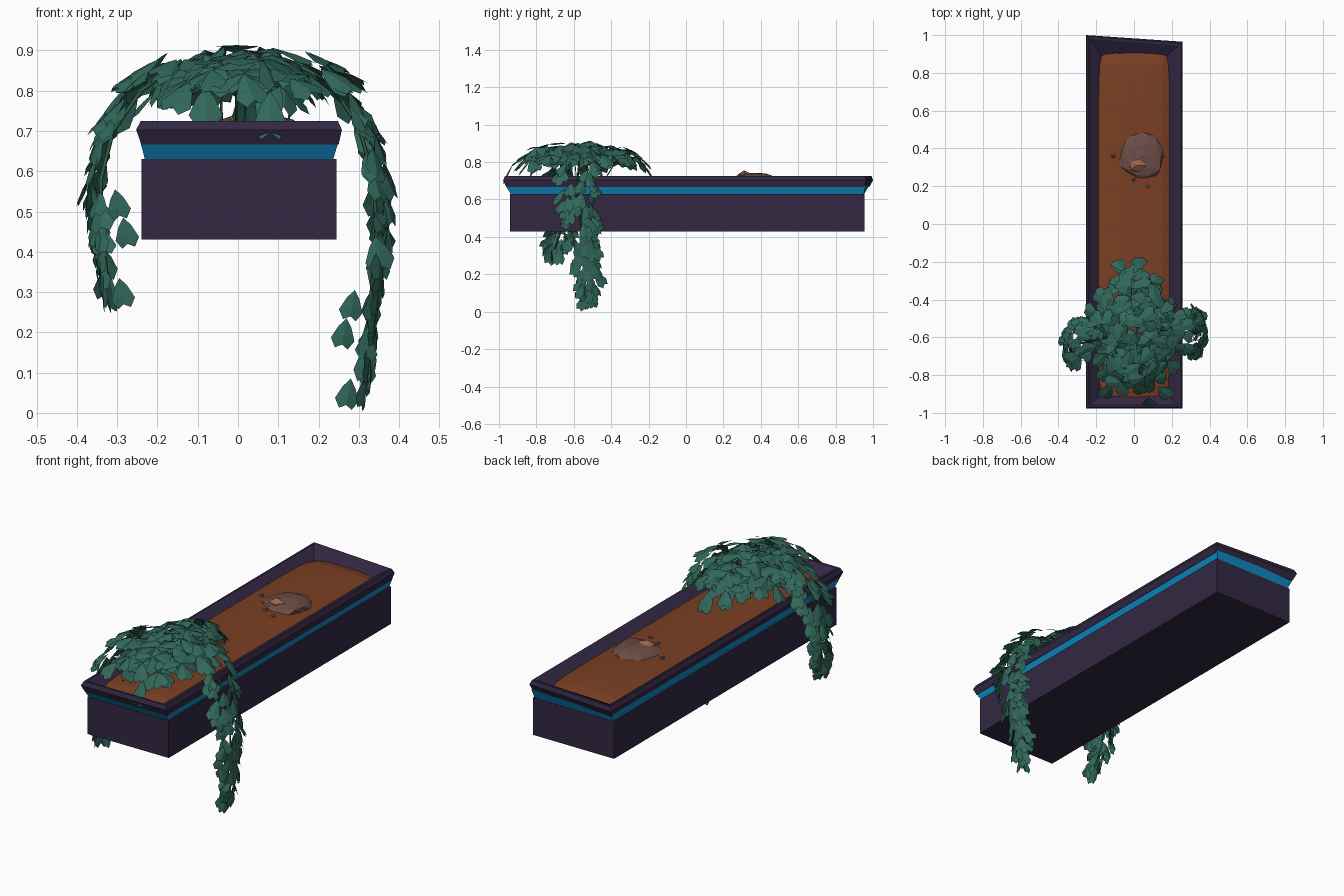
import bpy, bmesh, math, random
from mathutils import Vector, noise

if "Cube" in bpy.data.objects:
    bpy.data.objects.remove(bpy.data.objects["Cube"])

random.seed(7)


def mat(name, r, g, b):
    lin = [(c / 255 / 12.92) if c < 10 else ((c / 255 + 0.055) / 1.055) ** 2.4 for c in (r, g, b)]
    m = bpy.data.materials.new(name)
    m.diffuse_color = (*lin, 1)
    m.use_nodes = True
    m.node_tree.nodes["Principled BSDF"].inputs["Base Color"].default_value = m.diffuse_color
    return m


PURPLE = mat("dark purple", 50, 39, 66)
BLUE = mat("bright blue", 14, 137, 195)
SOIL = mat("brown soil", 122, 63, 35)
ROCK = mat("grey brown stone", 108, 76, 70)
CLAY = mat("light clay stone", 158, 100, 74)
LEAF = mat("teal green leaf", 49, 104, 91)
STEM = mat("stem green", 48, 92, 58)


def finish(bm, name, material):
    me = bpy.data.meshes.new(name)
    bm.to_mesh(me)
    bm.free()
    me.materials.append(material)
    ob = bpy.data.objects.new(name, me)
    bpy.context.collection.objects.link(ob)
    return ob


def loft(name, rings, material):
    """Stack of rectangles (x0, x1, y0, y1, z, skew of the back edge), capped."""
    bm = bmesh.new()
    prev = None
    for x0, x1, y0, y1, z, k in rings:
        ring = [bm.verts.new(p) for p in
                ((x0, y0, z), (x1, y0, z), (x1, y1 - k, z), (x0, y1, z))]
        if prev:
            for i in range(4):
                j = (i + 1) % 4
                bm.faces.new((prev[i], prev[j], ring[j], ring[i]))
        else:
            bm.faces.new(ring[::-1])
        prev = ring
    bm.faces.new(prev)
    return finish(bm, name, material)


# Box, glowing band and bevelled rim
loft("planter_body", [(-0.24, 0.245, -0.94, 0.955, 0.43, 0),
                      (-0.24, 0.245, -0.94, 0.955, 0.63, 0)], PURPLE)
loft("blue_band", [(-0.23, 0.235, -0.935, 0.95, 0.625, 0),
                   (-0.243, 0.25, -0.965, 0.98, 0.675, 0.02)], BLUE)
loft("planter_rim", [(-0.24, 0.25, -0.962, 0.98, 0.667, 0.03),
                     (-0.253, 0.258, -0.978, 1.0, 0.703, 0.035),
                     (-0.241, 0.248, -0.968, 0.992, 0.725, 0.035),
                     (-0.232, 0.238, -0.958, 0.98, 0.725, 0.035),
                     (-0.17, 0.17, -0.90, 0.89, 0.68, 0)], PURPLE)

# Domed soil, dipping under the rim at its edges
bm = bmesh.new()
bmesh.ops.create_grid(bm, x_segments=8, y_segments=20, size=1)
for v in bm.verts:
    x, y = v.co.x, v.co.y
    v.co = (x * 0.205, y * 0.945 - 0.005,
            0.713 - 0.027 * abs(x) ** 4 - 0.03 * abs(y) ** 14)
finish(bm, "soil", SOIL)


def stone(name, loc, size, material, sub=2):
    bm = bmesh.new()
    bmesh.ops.create_icosphere(bm, subdivisions=sub, radius=1)
    for v in bm.verts:
        v.co *= 1 + 0.22 * noise.noise(v.co * 1.4 + Vector(loc) * 9)
        v.co = Vector(loc) + Vector(a * b for a, b in zip(v.co, size))
    finish(bm, name, material)


# Mound of stones and scattered pebbles
stone("stone_mound", (0.04, 0.36, 0.705), (0.12, 0.125, 0.037), ROCK)
stone("clay_stone", (0.015, 0.31, 0.72), (0.05, 0.045, 0.036), CLAY, 1)
for i, (x, y) in enumerate([(-0.11, 0.36), (0.135, 0.33), (0.07, 0.2), (0.0, 0.235), (0.15, 0.36)]):
    stone(f"pebble_{i}", (x, y, 0.712), (0.013, 0.013, 0.011), ROCK, 1)


def add_leaf(bm, base, d, n, length, width):
    """Folded, notched leaf: narrow at its base, broad at its tip."""
    d = d.normalized()
    s = d.cross(n).normalized()
    n = s.cross(d)

    def P(x, t):
        lift = -0.25 * abs(x) * width - 0.12 * t * t * length
        return bm.verts.new(base + s * x * width + d * t * length + n * lift)
    m = [P(0, t) for t in (0, 0.55, 0.88)]
    for k in (1, -1):
        a, b, c = P(k * 0.27, 0.28), P(k * 0.5, 0.7), P(k * 0.27, 1.0)
        for f in ((m[0], a, b, m[1]), (m[1], b, c, m[2])):
            bm.faces.new(f if k > 0 else f[::-1])


def rnd(a):
    return Vector([random.uniform(-a, a) for _ in range(3)])


# Leafy canopy: three-leaf clusters spread over a shallow arch
bm = bmesh.new()
CY = -0.565
N = 66
stem_tops = []


def arch(x, y):
    return 0.905 - 0.095 * (x / 0.25) ** 2 - 0.07 * ((y - CY) / 0.34) ** 2


for i in range(N):
    r, a = math.sqrt((i + 0.5) / N), i * 2.39996
    x = 0.195 * r * math.cos(a) + random.uniform(-0.015, 0.015)
    y = CY + 0.31 * r * math.sin(a) + random.uniform(-0.02, 0.02)
    base = Vector((x, y, arch(x, y) + random.uniform(-0.035, 0.015)))
    n = Vector((3.0 * x, 1.2 * (y - CY), 1)).normalized()
    out = math.atan2(y - CY, x) + random.uniform(-0.6, 0.6)
    if i % 11 == 3:
        stem_tops.append(base)
    for k in (-1.7, 0, 1.7):
        t = out + k + random.uniform(-0.3, 0.3)
        d = Vector((math.cos(t), math.sin(t), 0))
        d = d - n * d.dot(n) + n * random.uniform(-0.55, 0.1)
        add_leaf(bm, base, d, n + rnd(0.25), random.uniform(0.085, 0.115), random.uniform(0.07, 0.09))

# Low leaves hanging at the ends of the canopy
for b, t, n in [((0.08, -0.92, 0.80), (0.08, -0.995, 0.69), (0, -1, 0.7)),
                ((-0.08, -0.8, 0.81), (-0.08, -0.85, 0.72), (0, -1, 0.3)),
                ((0.02, -0.25, 0.82), (0.03, -0.16, 0.72), (0, 1, 0.7)),
                ((-0.06, -0.25, 0.83), (-0.09, -0.18, 0.78), (0, 1, 0.9)),
                ((0.13, -0.86, 0.83), (0.19, -0.93, 0.8), (0, -0.6, 1)),
                ((-0.12, -0.86, 0.82), (-0.17, -0.93, 0.76), (0, -0.6, 1))]:
    b, t = Vector(b), Vector(t)
    add_leaf(bm, b, t - b, Vector(n), (t - b).length, 0.085)
finish(bm, "canopy_leaves", LEAF)


def tube(name, pts, radius):
    cu = bpy.data.curves.new(name, "CURVE")
    cu.dimensions = "3D"
    cu.bevel_depth = radius
    cu.bevel_resolution = 0
    sp = cu.splines.new("POLY")
    sp.points.add(len(pts) - 1)
    for p, q in zip(sp.points, pts):
        p.co = (*q, 1)
    cu.materials.append(STEM)
    bpy.context.collection.objects.link(bpy.data.objects.new(name, cu))


# Thin stems rising from the soil
for i, top in enumerate(stem_tops):
    root = Vector((top.x * 0.8, CY + (top.y - CY) * 0.5, 0.70))
    tube(f"stem_{i}", [root, root.lerp(top, 0.5) + Vector((0, 0, 0.03)), top], 0.003)


def vine(name, pts, count):
    """Trailing stem with leaves wrapped around its outer side."""
    pts = [Vector(p) for p in pts]
    side = 1 if pts[-1].x > 0 else -1
    tube(name + "_stem", pts, 0.005)
    bm = bmesh.new()
    for i in range(count):
        f = i / (count - 1)
        g = f * (len(pts) - 1.001)
        k = int(g)
        p = pts[k].lerp(pts[k + 1], g - k)
        tan = (pts[k + 1] - pts[k]).normalized()
        outward = Vector((0, 1, 0)).cross(tan) * -1
        if outward.x * side < 0:
            outward = -outward
        a = random.uniform(-1.7, 1.7)
        w = min(1, 1.25 - f)
        off = outward * math.cos(a) * 0.04 * w + Vector((0, math.sin(a) * 0.085 * w, 0))
        n = outward * (math.cos(a) + 0.5) + Vector((0, math.sin(a) * 0.8, 0)) + rnd(0.25)
        d = tan + outward * random.uniform(0, 0.35) + Vector((0, math.sin(a) * 0.6 + random.uniform(-0.5, 0.5), 0))
        add_leaf(bm, p + off, d, n, random.uniform(0.075, 0.1), random.uniform(0.055, 0.075))
    # End leaves turned towards the front
    e = pts[-1]
    for dx, dy, dz in ((-0.03, -0.02, 0.0), (-0.04, 0.0, 0.15), (-0.02, -0.05, 0.22)):
        b = e + Vector((dx * side, dy, dz))
        add_leaf(bm, b, Vector((-0.15 * side, -0.15, -1)), Vector((0.2 * side, -1, 0.1)), 0.075, 0.06)
    finish(bm, name + "_leaves", LEAF)


vine("right_vine", [(0.14, -0.56, 0.875), (0.235, -0.57, 0.81), (0.30, -0.58, 0.71), (0.335, -0.58, 0.59),
                    (0.345, -0.56, 0.46), (0.335, -0.54, 0.34), (0.325, -0.52, 0.22), (0.31, -0.52, 0.085)], 100)
vine("left_vine", [(-0.14, -0.6, 0.875), (-0.24, -0.62, 0.80), (-0.31, -0.64, 0.70), (-0.34, -0.65, 0.58),
                   (-0.34, -0.66, 0.46), (-0.325, -0.70, 0.335)], 78)
